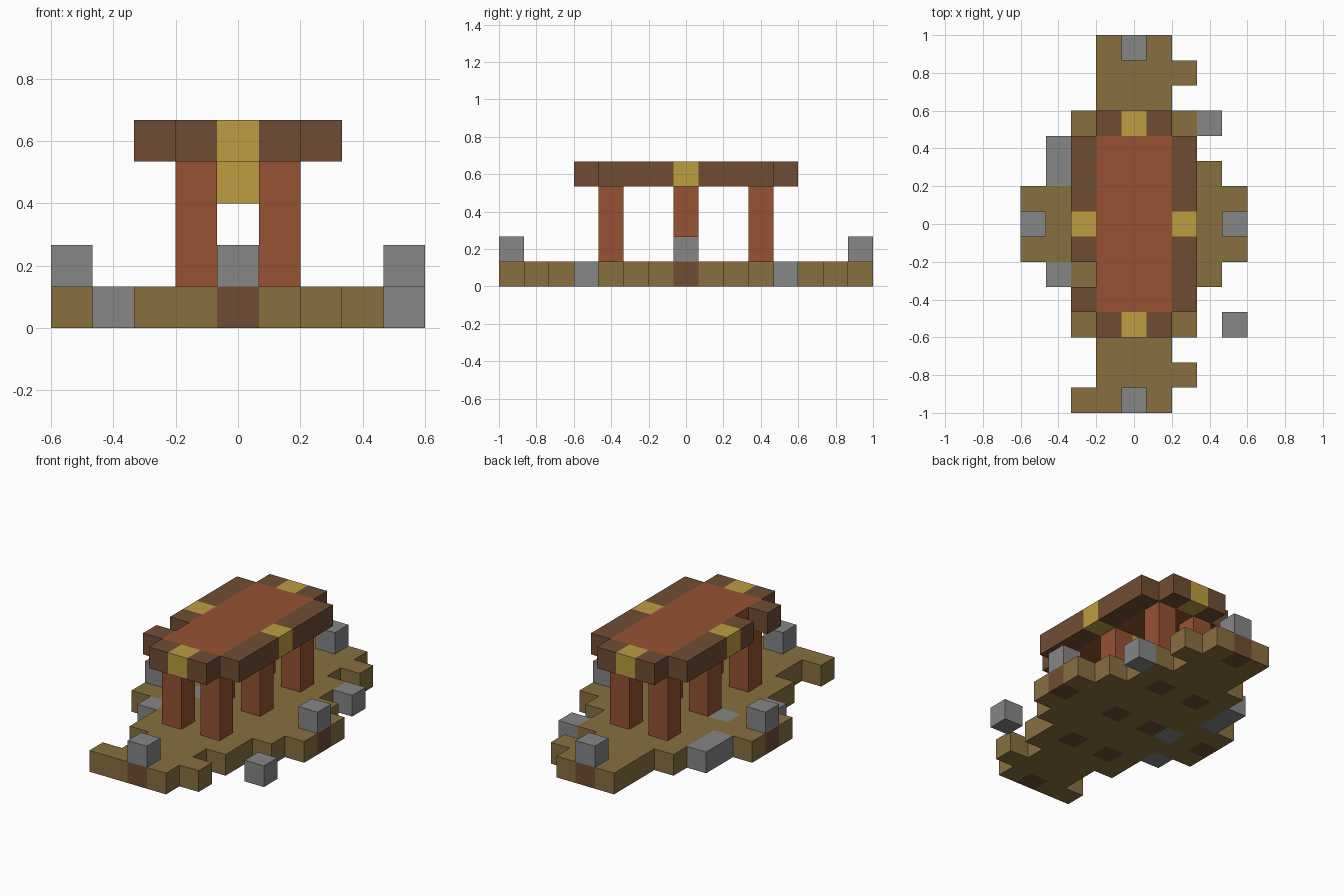
import bpy, bmesh
from mathutils import Vector

cube = bpy.data.objects.get("Cube")
if cube:
    bpy.data.objects.remove(cube)

UNIT = 2 / 15  # edge length of one block


def material(name, color):
    mat = bpy.data.materials.new(name)
    mat.use_nodes = True
    mat.diffuse_color = (*color, 1)
    shader = next(n for n in mat.node_tree.nodes if n.type == 'BSDF_PRINCIPLED')
    shader.inputs["Base Color"].default_value = (*color, 1)
    return mat


earth = material("olive earth", (0.242, 0.162, 0.051))
stone = material("grey stone", (0.24, 0.24, 0.24))
dark_wood = material("dark wood", (0.16, 0.073, 0.034))
red_wood = material("red wood", (0.305, 0.084, 0.033))
gold = material("gold", (0.503, 0.337, 0.051))


def box(xs, ys, zs):
    """All block cells in inclusive ranges."""
    return {(x, y, z) for x in range(xs[0], xs[1] + 1)
            for y in range(ys[0], ys[1] + 1) for z in range(zs[0], zs[1] + 1)}


def cell(x, y, z):
    return box((x, x), (y, y), (z, z))


parts = {}


def part(name, mat, cells):
    # A later part replaces blocks of earlier ones
    for other, _ in parts.values():
        other -= cells
    parts[name] = (set(cells), mat)


# Ragged ground slab: x extent of each row, from front to back
rows = [(-2, 1), (-1, 2), (-1, 1), (-2, 2), (-2, 2), (-2, 3), (-4, 4), (-4, 4),
        (-4, 4), (-2, 3), (-2, 2), (-2, 2), (-1, 1), (-1, 2), (-1, 1)]
ground = set()
for i, span in enumerate(rows):
    ground |= box(span, (i - 7, i - 7), (0, 0))
part("ground", earth, ground)

# Loose and paving stones
part("paving_stone", stone, cell(-2, 0, 0))
part("long_left_stone", stone, box((-3, -3), (2, 3), (0, 0)))
part("small_left_stone", stone, cell(-3, -2, 0))
part("back_stone", stone, cell(3, 4, 0))
part("outlying_stone", stone, cell(4, -4, 0))

# Marker stones on wooden footings
for side, x, y in (("front", 0, -7), ("back", 0, 7), ("left", 4, 0), ("right", -4, 0)):
    part(side + "_marker_footing", dark_wood, cell(x, y, 0))
    part(side + "_marker_stone", stone, cell(x, y, 1))

# Pillars on wooden footings
for side, x in (("left", 1), ("right", -1)):
    for place, y in (("front", -3), ("middle", 0), ("back", 3)):
        part(f"{place}_{side}_pillar_footing", dark_wood, cell(x, y, 0))
        part(f"{place}_{side}_pillar", red_wood, box((x, x), (y, y), (1, 3)))

# Roof: red panel, dark rim with one missing block, gold inlays, hanging lantern
part("roof_rim", dark_wood,
     (box((-2, 2), (-3, 3), (4, 4)) | box((-1, 1), (-4, 4), (4, 4))) - cell(-2, -2, 4))
part("roof_panel", red_wood, box((-1, 1), (-3, 3), (4, 4)))
for side, x, y in (("front", 0, -4), ("back", 0, 4), ("left", 2, 0), ("right", -2, 0)):
    part(side + "_roof_inlay", gold, cell(x, y, 4))
part("hanging_lantern", gold, cell(0, 0, 3))

filled = set().union(*(cells for cells, _ in parts.values()))


def build(name, cells, mat):
    """Mesh of the exposed block sides, with flat areas merged."""
    bm = bmesh.new()
    for c in sorted(cells):
        for axis in range(3):
            for sign in (-1, 1):
                n = Vector((0, 0, 0))
                n[axis] = sign
                if tuple(int(a + b) for a, b in zip(c, n)) in filled:
                    continue
                u = Vector((0, 0, 0))
                u[(axis + 1) % 3] = 0.5
                v = n.cross(u)
                mid = Vector(c) + Vector((0, 0, 0.5)) + n / 2
                bm.faces.new([bm.verts.new((mid + d) * UNIT)
                              for d in (-u - v, u - v, u + v, v - u)])
    bmesh.ops.remove_doubles(bm, verts=bm.verts[:], dist=0.001)
    bmesh.ops.dissolve_limit(bm, angle_limit=0.02, verts=bm.verts[:], edges=bm.edges[:])
    mesh = bpy.data.meshes.new(name)
    bm.to_mesh(mesh)
    bm.free()
    mesh.materials.append(mat)
    bpy.context.collection.objects.link(bpy.data.objects.new(name, mesh))


for name, (cells, mat) in parts.items():
    build(name, cells, mat)
